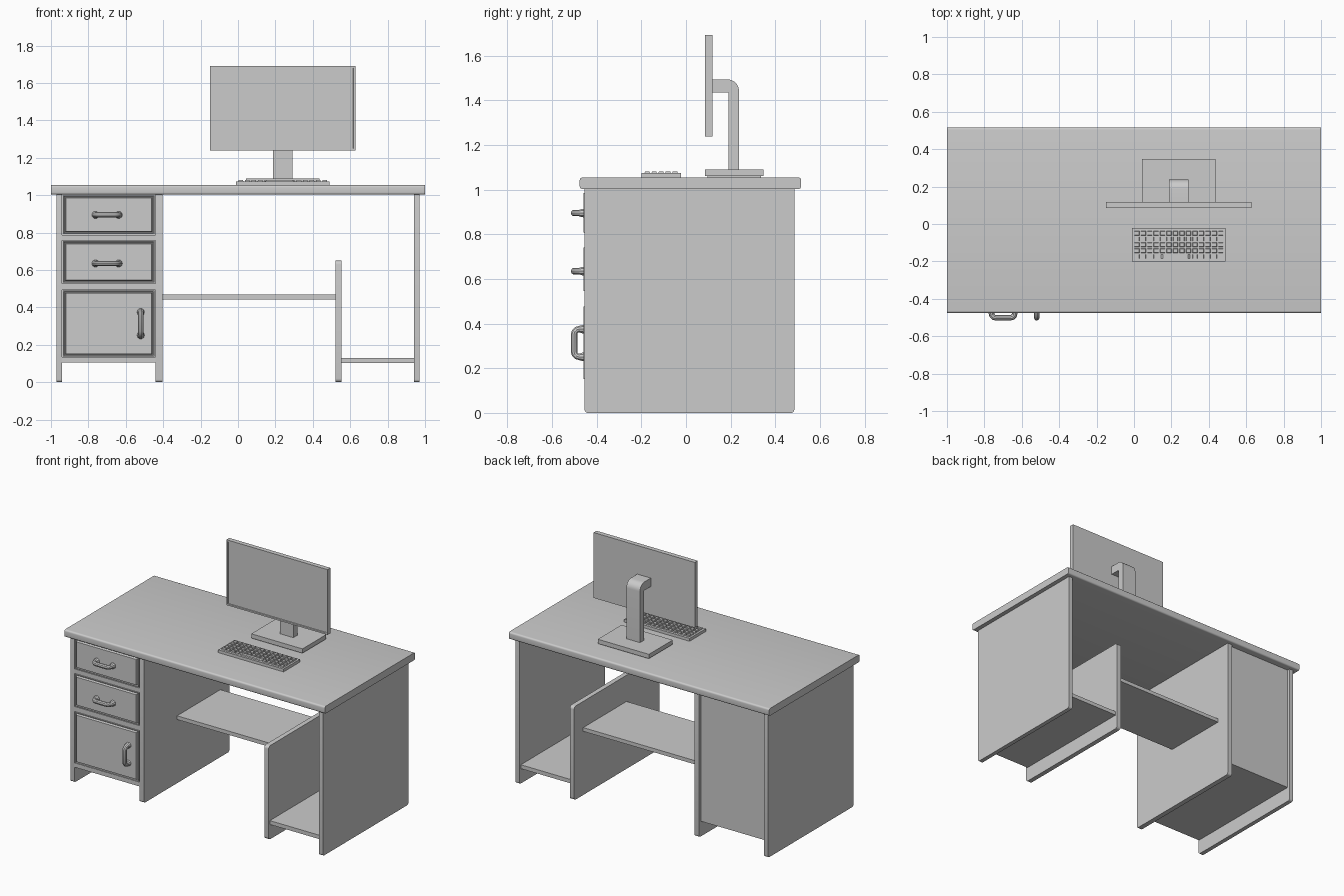
import bpy, bmesh
from math import sin, cos, pi
from mathutils import Vector

if "Cube" in bpy.data.objects:
    bpy.data.objects.remove(bpy.data.objects["Cube"])


def finish(name, bm):
    bmesh.ops.recalc_face_normals(bm, faces=bm.faces[:])
    me = bpy.data.meshes.new(name)
    bm.to_mesh(me)
    bm.free()
    ob = bpy.data.objects.new(name, me)
    bpy.context.collection.objects.link(ob)
    return ob


def add_box(bm, x0, x1, y0, y1, z0, z1):
    vs = bmesh.ops.create_cube(bm, size=1)['verts']
    for v in vs:
        v.co = Vector((x0 + (v.co.x + .5) * (x1 - x0),
                       y0 + (v.co.y + .5) * (y1 - y0),
                       z0 + (v.co.z + .5) * (z1 - z0)))
    return vs


def box(name, *dims):
    bm = bmesh.new()
    add_box(bm, *dims)
    return finish(name, bm)


def prism(name, profile, x0, x1):
    """Extrude a (y, z) profile along x."""
    bm = bmesh.new()
    face = bm.faces.new([bm.verts.new((x0, y, z)) for y, z in profile])
    ext = bmesh.ops.extrude_face_region(bm, geom=[face])['geom']
    for v in ext:
        if isinstance(v, bmesh.types.BMVert):
            v.co.x = x1
    # the source face stays as the first cap
    return finish(name, bm)


def arc(cy, cz, r, a0, n=5):
    return [(cy + r * cos(a0 + pi / 2 * i / n), cz + r * sin(a0 + pi / 2 * i / n))
            for i in range(n + 1)]


def slab(name, x0, x1, y0, y1, z0, z1, r):
    """Board whose side outline has rounded corners."""
    pts = (arc(y1 - r, z1 - r, r, 0) + arc(y0 + r, z1 - r, r, pi / 2)
           + arc(y0 + r, z0 + r, r, pi) + arc(y1 - r, z0 + r, r, 3 * pi / 2))
    return prism(name, pts, x0, x1)


def inset_front(bm, steps):
    """Inset the -y face repeatedly, moving it by dy each time."""
    bm.normal_update()
    face = min(bm.faces, key=lambda f: f.calc_center_median().y)
    for width, dy in steps:
        if width:
            bmesh.ops.inset_region(bm, faces=[face], thickness=width)
        for v in face.verts:
            v.co.y += dy


def front_panel(name, x0, x1, z0, z1):
    """Drawer or door front: frame, groove and raised field."""
    bm = bmesh.new()
    add_box(bm, x0, x1, -.452, -.43, z0, z1)
    bmesh.ops.recalc_face_normals(bm, faces=bm.faces[:])
    inset_front(bm, [(.006, 0), (.004, .008), (.004, 0), (.006, -.015)])
    return finish(name, bm)


def handle(name, x, z, upright=False):
    """Bowed tube handle with thicker feet."""
    path = [(-.062, 0, 1.35), (-.062, .012, 1.3), (-.062, .026, 1)]
    path += [(-.04 - .022 * cos(a), .026 + .022 * sin(a), 1)
             for a in (pi / 6, pi / 3, pi / 2)]
    path += [(-u, d, r) for u, d, r in reversed(path)]
    cu = bpy.data.curves.new(name, 'CURVE')
    cu.dimensions = '3D'
    cu.bevel_depth = .015
    cu.bevel_resolution = 3
    cu.use_fill_caps = True
    sp = cu.splines.new('POLY')
    sp.points.add(len(path) - 1)
    for p, (u, d, r) in zip(sp.points, path):
        y = -.453 - d
        p.co = (x, y, z + u, 1) if upright else (x + u, y, z, 1)
        p.radius = r
    ob = bpy.data.objects.new(name, cu)
    bpy.context.collection.objects.link(ob)
    bpy.ops.object.select_all(action='DESELECT')
    ob.select_set(True)
    bpy.context.view_layer.objects.active = ob
    bpy.ops.object.convert(target='MESH')


# Desk top and upright panels
slab("desk_top", -1, 1, -.476, .516, 1.003, 1.054, .012)
for name, x0, x1, top in (("left_side_panel", -.97, -.94, 1.02),
                          ("cabinet_side_panel", -.44, -.405, 1.02),
                          ("low_divider_panel", .52, .553, .65),
                          ("right_side_panel", .94, .97, 1.02)):
    slab(name, x0, x1, -.454, .485, 0, top, .015 if top > 1 else .02)

# Shelves
box("middle_shelf", -.405, .52, -.09, .385, .442, .468)
box("lower_shelf", .553, .94, -.44, .47, .103, .13)

# Drawer cabinet body and front rails
box("cabinet_body", -.94, -.44, -.432, .465, .105, 1.003)
for i, (z0, z1) in enumerate(((.105, .135), (.493, .527), (.757, .788))):
    box(f"cabinet_rail_{i + 1}", -.94, -.44, -.45, -.43, z0, z1)

# Drawers, door and handles
front_panel("upper_drawer_front", -.935, -.447, .793, .999)
front_panel("lower_drawer_front", -.935, -.447, .532, .754)
front_panel("cabinet_door", -.935, -.447, .138, .49)
handle("upper_drawer_handle", -.70, .895)
handle("lower_drawer_handle", -.70, .635)
handle("door_handle", -.52, .313, True)

# Monitor screen, bent stand and foot
bm = bmesh.new()
add_box(bm, -.15, .627, .086, .118, 1.238, 1.692)
bmesh.ops.recalc_face_normals(bm, faces=bm.faces[:])
inset_front(bm, [(.015, 0), (.002, .006)])
finish("monitor_screen", bm)
prism("monitor_stand",
      [(.118, 1.434), (.19, 1.434), (.19, 1.08), (.237, 1.08)]
      + arc(.187, 1.443, .05, 0, 8) + [(.118, 1.493)], .188, .292)
box("monitor_foot", .042, .435, .086, .347, 1.06, 1.09)
box("monitor_foot_pad", .052, .425, .096, .337, 1.05, 1.065)

# Keyboard body and keys
box("keyboard_body", -.012, .49, -.2, -.022, 1.052, 1.074)
bm = bmesh.new()


def add_key(x0, x1, y0, y1):
    vs = add_box(bm, x0, x1, y0, y1, 1.07, 1.082)
    mid = Vector(((x0 + x1) / 2, (y0 + y1) / 2, 0))
    for v in vs:
        if v.co.z > 1.08:
            v.co.x += (mid.x - v.co.x) * .2
            v.co.y += (mid.y - v.co.y) * .2


px, py, gap = .0345, .031, .003
for row in range(5):
    y = -.189 + row * py
    for col in range(14):
        x = -.002 + col * px
        if row == 0 and 4 <= col <= 8:
            if col == 4:
                add_key(x + gap, x + 5 * px - gap, y + gap, y + py - gap)
            continue
        add_key(x + gap, x + px - gap, y + gap, y + py - gap)
finish("keyboard_keys", bm)

# Smooth the rounded parts, keep edges sharp
bpy.ops.object.select_all(action='SELECT')
bpy.context.view_layer.objects.active = bpy.data.objects["desk_top"]
bpy.ops.object.shade_smooth_by_angle(angle=pi / 6)
